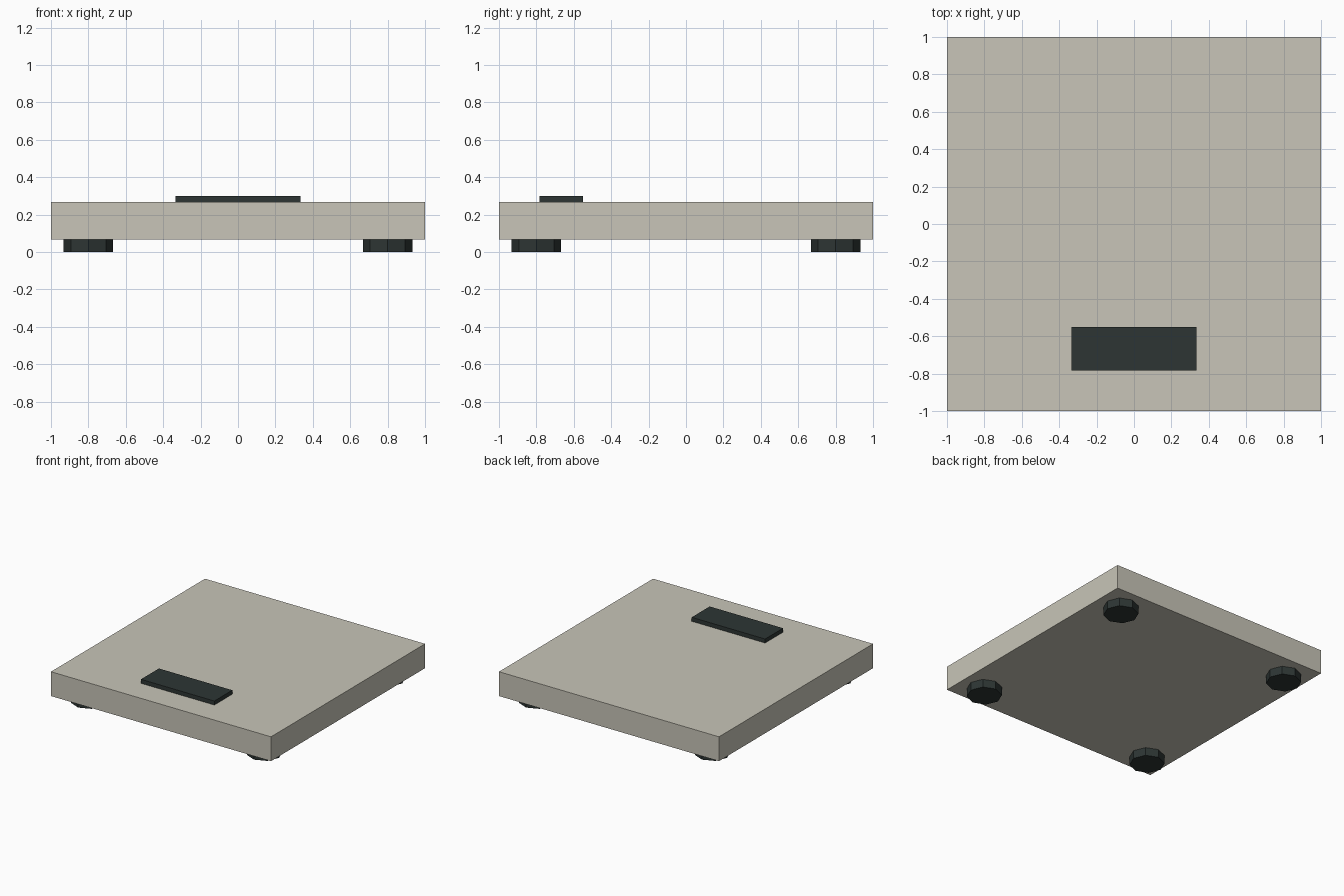
import bpy
import math

if "Cube" in bpy.data.objects:
    bpy.data.objects.remove(bpy.data.objects["Cube"])


def material(name, color):
    m = bpy.data.materials.new(name)
    m.diffuse_color = (*color, 1)
    m.use_nodes = True
    m.node_tree.nodes["Principled BSDF"].inputs["Base Color"].default_value = m.diffuse_color
    return m


STONE = material("warm grey", (0.58, 0.56, 0.48))
DARK = material("dark slate", (0.026, 0.036, 0.034))


def box(name, size, center, mat):
    bpy.ops.mesh.primitive_cube_add(size=1, location=center)
    o = bpy.context.object
    o.name = name
    o.scale = size
    bpy.ops.object.transform_apply(location=False, rotation=False, scale=True)
    o.data.materials.append(mat)
    return o


# Square slab
box("slab", (2, 2, 0.2), (0, 0, 0.167), STONE)

# Raised plate near the front edge
box("front_plate", (0.667, 0.233, 0.033), (0, -0.667, 0.2835), DARK)

# Four low octagonal feet with corners on the axes
for sx, x_name in ((-1, "left"), (1, "right")):
    for sy, y_name in ((-1, "front"), (1, "back")):
        bpy.ops.mesh.primitive_cylinder_add(
            vertices=8, radius=0.133, depth=0.067,
            location=(0.8 * sx, 0.8 * sy, 0.0335))
        foot = bpy.context.object
        foot.name = f"{y_name}_{x_name}_foot"
        foot.data.materials.append(DARK)
